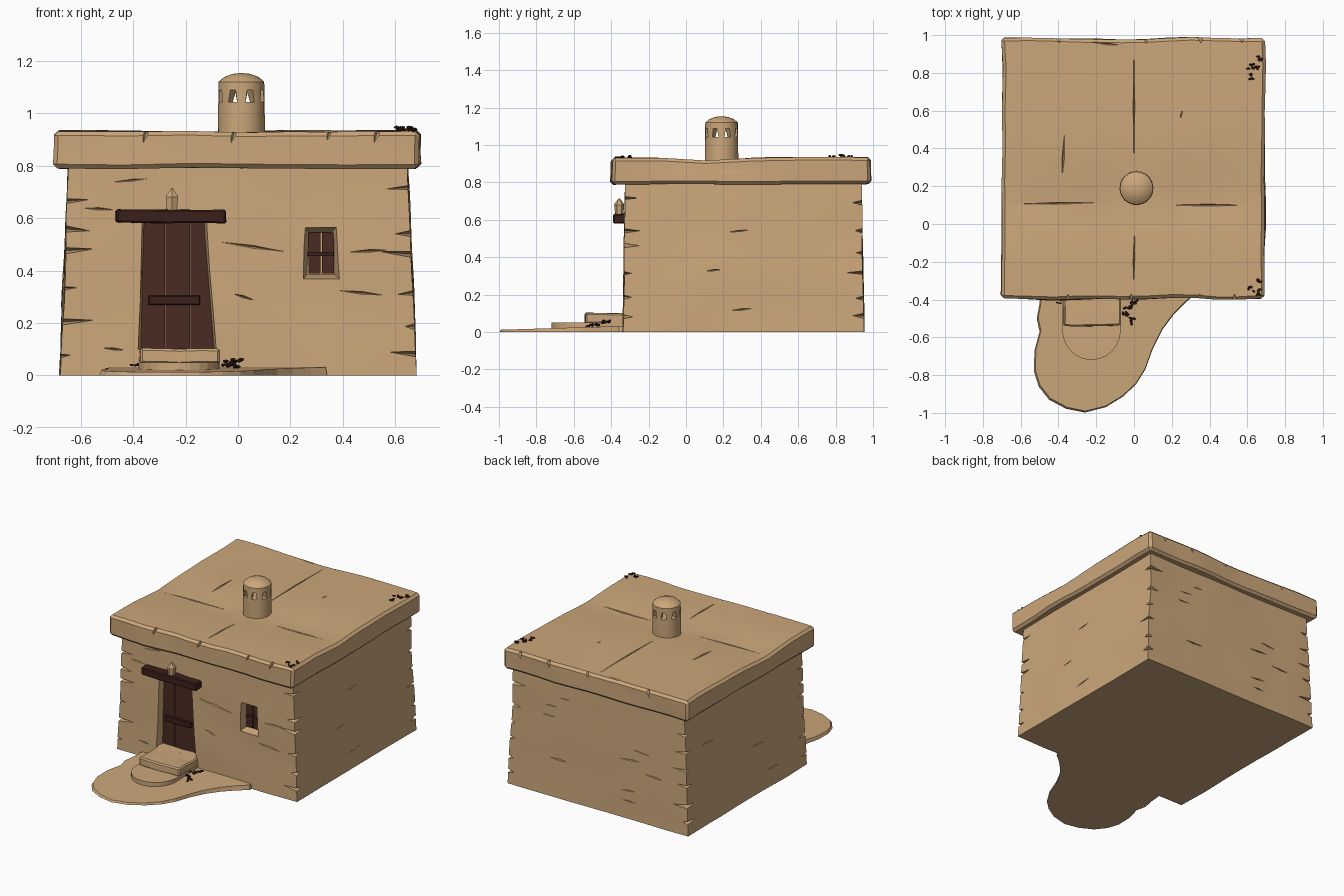
import bpy, bmesh, math, random
from mathutils import Vector, Matrix, noise

if "Cube" in bpy.data.objects:
    bpy.data.objects.remove(bpy.data.objects["Cube"])

random.seed(4)


def material(name, rgb):
    m = bpy.data.materials.new(name)
    m.diffuse_color = (*rgb, 1)
    m.use_nodes = True
    m.node_tree.nodes["Principled BSDF"].inputs["Base Color"].default_value = m.diffuse_color
    return m


CLAY = material("clay", (0.60, 0.385, 0.195))
WOOD = material("door wood", (0.068, 0.024, 0.016))
BEAM = material("dark beam", (0.042, 0.014, 0.010))
TWIG = material("dry twigs", (0.035, 0.012, 0.009))


def finish(name, bm, mat):
    bmesh.ops.recalc_face_normals(bm, faces=bm.faces)
    me = bpy.data.meshes.new(name)
    bm.to_mesh(me)
    bm.free()
    me.materials.append(mat)
    ob = bpy.data.objects.new(name, me)
    bpy.context.collection.objects.link(ob)
    return ob


def select(ob):
    bpy.ops.object.select_all(action='DESELECT')
    ob.select_set(True)
    bpy.context.view_layer.objects.active = ob


def smooth(ob, angle=30):
    select(ob)
    bpy.ops.object.shade_smooth_by_angle(angle=math.radians(angle))


def box(name, lo, hi, mat, cuts=0, shape=None, bevel=0.0):
    """Box between two corners, optionally subdivided and reshaped per vertex."""
    bm = bmesh.new()
    bmesh.ops.create_cube(bm, size=1)
    lo, hi = Vector(lo), Vector(hi)
    for v in bm.verts:
        v.co = Vector([lo[i] + (hi[i] - lo[i]) * (v.co[i] + 0.5) for i in range(3)])
    if bevel:
        bmesh.ops.bevel(bm, geom=bm.edges[:], offset=bevel, segments=1, affect='EDGES')
    if cuts:
        bmesh.ops.subdivide_edges(bm, edges=bm.edges[:], cuts=cuts, use_grid_fill=True)
    if shape:
        for v in bm.verts:
            v.co = shape(v.co.copy())
    return finish(name, bm, mat)


def loft(name, ring_a, ring_b, mat):
    """Solid between two matching closed outlines."""
    bm = bmesh.new()
    a = [bm.verts.new(p) for p in ring_a]
    b = [bm.verts.new(p) for p in ring_b]
    n = len(a)
    for i in range(n):
        bm.faces.new((a[i], a[(i + 1) % n], b[(i + 1) % n], b[i]))
    bm.faces.new(a)
    bm.faces.new(b)
    return finish(name, bm, mat)


def cut(ob, cutter):
    mod = ob.modifiers.new("cut", 'BOOLEAN')
    mod.operation = 'DIFFERENCE'
    mod.solver = 'EXACT'
    mod.object = cutter
    select(ob)
    bpy.ops.object.modifier_apply(modifier=mod.name)
    bpy.data.objects.remove(cutter)


def chips(name, items):
    """Thin diamond wedges: (centre, half sizes, rotation axis, angle)."""
    bm = bmesh.new()
    for c, s, axis, ang in items:
        d = [Vector(p) for p in ((1, 0, 0), (0, 1, 0), (-1, 0, 0), (0, -1, 0), (0, 0, 1), (0, 0, -1))]
        rot = Matrix.Rotation(ang, 3, axis)
        v = [bm.verts.new(Vector(c) + rot @ Vector([p[i] * s[i] for i in range(3)])) for p in d]
        for i in range(4):
            bm.faces.new((v[i], v[(i + 1) % 4], v[4]))
            bm.faces.new((v[(i + 1) % 4], v[i], v[5]))
    return finish(name, bm, CLAY)


def trapezoid(y, x0, x1, x2, x3, z0, z1):
    return [(x0, y, z0), (x1, y, z0), (x2, y, z1), (x3, y, z1)]


# Walls: tapered, uneven block
def wall_shape(p):
    t = p.z / 0.82
    q = Vector((p.x * (1 - 0.05 * t), p.y, p.z))
    q.y += 0.012 * t if p.y < 0.3 else -0.018 * t
    w = noise.noise_vector(p * 4) * 0.009
    return q + Vector((w.x, w.y * 0.7, 0))


walls = box("walls", (-0.68, -0.337, 0), (0.68, 0.953, 0.82), CLAY, 11, wall_shape)

# Doorway and window recesses
cut(walls, loft("doorway_cutter", trapezoid(-0.45, -0.405, -0.065, -0.095, -0.385, 0.098, 0.60),
                trapezoid(-0.26, -0.365, -0.095, -0.135, -0.355, 0.10, 0.59), CLAY))
cut(walls, loft("window_cutter", trapezoid(-0.38, 0.24, 0.40, 0.39, 0.245, 0.355, 0.58),
                trapezoid(-0.265, 0.262, 0.368, 0.355, 0.272, 0.385, 0.545), CLAY))

# Chipped corners and wall cracks
marks = []
for sx in (-1, 1):
    for y in (-0.333, 0.945):
        for k in range(6):
            z = 0.09 + k * 0.12 + random.uniform(-0.03, 0.03)
            x = sx * 0.68 * (1 - 0.05 * z / 0.82)
            size = (random.uniform(0.03, 0.13), random.uniform(0.03, 0.09), random.uniform(0.006, 0.014))
            marks.append(((x, y, z), size, 'Y', random.uniform(-0.1, 0.1)))
for x, z, l, a in ((0.06, 0.49, 0.13, 0.15), (0.50, 0.475, 0.09, -0.05), (-0.40, 0.745, 0.11, -0.1),
                   (-0.53, 0.635, 0.07, 0.05), (0.47, 0.315, 0.09, 0.1), (0.02, 0.30, 0.05, 0.3),
                   (-0.47, 0.10, 0.06, 0.1)):
    marks.append(((x, -0.331, z), (l, 0.014, 0.006), 'Y', a))
for i in range(9):
    z = 0.12 + i * 0.07
    marks.append(((random.uniform(-0.45, 0.45), 0.945, z), (0.08, 0.014, 0.005), 'Y', random.uniform(-0.1, 0.1)))
    if i % 3 == 0:
        for s in (-1, 1):
            marks.append(((s * 0.68 * (1 - 0.06 * z), random.uniform(0, 0.7), z), (0.012, 0.07, 0.005), 'X', 0.1))
cut(walls, chips("wall_chip_cutter", marks))
smooth(walls)


# Roof slab: overhanging, sagging, with wavy edges
def roof_shape(p):
    w = noise.noise_vector(p * 3 + Vector((5, 1, 2)))
    q = p + Vector((w.x * 0.016, w.y * 0.016, w.z * 0.006))
    if p.z > 0.86:
        q.z -= 0.018 * math.exp(-((p.y - 0.1) / 0.16) ** 2) + 0.006 * math.exp(-(p.x / 0.08) ** 2)
    return q


roof = box("roof_slab", (-0.698, -0.398, 0.79), (0.695, 0.983, 0.932), CLAY, 10, roof_shape, 0.016)
cracks = [((0.0, 0.62, 0.928), (0.006, 0.34, 0.012), 'Z', 0.0),
          ((0.0, -0.19, 0.924), (0.006, 0.19, 0.012), 'Z', -0.02),
          ((0.40, 0.10, 0.912), (0.26, 0.006, 0.012), 'Z', 0.0),
          ((-0.40, 0.11, 0.912), (0.24, 0.006, 0.012), 'Z', 0.02),
          ((-0.375, 0.35, 0.929), (0.007, 0.16, 0.012), 'Z', -0.05),
          ((0.25, 0.58, 0.93), (0.006, 0.06, 0.01), 'Z', -0.2),
          ((-0.15, 0.955, 0.93), (0.09, 0.006, 0.01), 'Z', -0.1)]
for x in (-0.35, 0.02, 0.3, 0.55):
    for y in (-0.4, 0.984):
        cracks.append(((x + random.uniform(-0.06, 0.06), y, 0.925), (0.012, 0.035, 0.04), 'Y', 0.3))
cut(roof, chips("roof_chip_cutter", cracks))
smooth(roof)

# Chimney: hollow lathe with a domed cap
CX, CY = 0.013, 0.19
profile = [(0.090, 0.88), (0.089, 1.0), (0.087, 1.12), (0.066, 1.138), (0.035, 1.150), (0, 1.154),
           (0, 1.125), (0.045, 1.118), (0.068, 1.10), (0.070, 0.96), (0, 0.95)]
bm = bmesh.new()
vs = [bm.verts.new((CX + r, CY, z)) for r, z in profile]
es = [bm.edges.new(pair) for pair in zip(vs, vs[1:])]
bmesh.ops.spin(bm, geom=vs + es, cent=(CX, CY, 0), axis=(0, 0, 1), angle=2 * math.pi, steps=24)
bmesh.ops.remove_doubles(bm, verts=bm.verts[:], dist=1e-4)
bmesh.ops.holes_fill(bm, edges=[e for e in bm.edges if e.is_boundary], sides=0)
chimney = finish("chimney", bm, CLAY)
for k in range(4):
    hole = loft("vent_cutter", trapezoid(-0.2, -0.018, 0.018, 0.010, -0.012, 1.042, 1.088),
                trapezoid(0.2, -0.018, 0.018, 0.010, -0.012, 1.042, 1.088), CLAY)
    hole.data.transform(Matrix.Translation((CX, CY, 0)) @ Matrix.Rotation(math.radians(22.5 + 45 * k), 4, 'Z'))
    cut(chimney, hole)
smooth(chimney)

# Door with planks and a latch bar
for i in range(3):
    x0 = -0.372 + i * 0.095
    box(f"door_plank_{i}", (x0, -0.285, 0.095), (x0 + 0.093, -0.25, 0.60), WOOD)
box("door_bar", (-0.342, -0.305, 0.268), (-0.145, -0.28, 0.305), BEAM, bevel=0.004)

# Door lintel and the small lantern standing on it
box("lintel", (-0.465, -0.388, 0.582), (-0.045, -0.30, 0.632), BEAM, 3,
    lambda p: p + noise.noise_vector(p * 12) * 0.005, 0.006)
bm = bmesh.new()
for r1, r2, z0, z1 in ((0.022, 0.027, 0.630, 0.680), (0.029, 0.003, 0.680, 0.715)):
    bmesh.ops.create_cone(bm, cap_ends=True, segments=6, radius1=r1, radius2=r2, depth=z1 - z0,
                          matrix=Matrix.Translation((-0.252, -0.357, (z0 + z1) / 2)))
finish("lantern", bm, CLAY)

# Window shutters and crossbar
for i, x0 in enumerate((0.268, 0.320)):
    box(f"shutter_{i}", (x0, -0.29, 0.388), (x0 + 0.046, -0.255, 0.545), WOOD)
box("shutter_bar", (0.266, -0.296, 0.455), (0.364, -0.28, 0.47), BEAM)

# Ground path, rising gently toward the house
outline = [(-0.49, -0.30), (-0.50, -0.42), (-0.515, -0.50), (-0.50, -0.57), (-0.527, -0.67), (-0.53, -0.78),
           (-0.505, -0.86), (-0.45, -0.93), (-0.36, -0.978), (-0.26, -0.998), (-0.15, -0.97), (-0.06, -0.915),
           (0.01, -0.85), (0.06, -0.77), (0.10, -0.66), (0.15, -0.56), (0.21, -0.48), (0.28, -0.41),
           (0.34, -0.36), (0.34, -0.30)]
loft("path", [(x, y, 0) for x, y in outline],
     [(x * 0.985, y * 0.992, 0.012 + 0.03 * (y + 1)) for x, y in outline], CLAY)

# Rounded lower step and square upper step
arc = [(-0.225 + 0.155 * math.cos(a), -0.56 - 0.16 * math.sin(a)) for a in
       (math.pi * i / 12 for i in range(13))] + [(-0.38, -0.30), (-0.07, -0.30)]
loft("lower_step", [(x, y, 0) for x, y in arc], [(x, y, 0.05) for x, y in arc], CLAY)
box("upper_step", (-0.375, -0.54, 0.045), (-0.07, -0.26, 0.10), CLAY, 3,
    lambda p: p + noise.noise_vector(p * 9) * 0.006, 0.008)


# Tufts of dry twigs: small flat clumps
def tuft(name, spots, size):
    bm = bmesh.new()
    for x, y, z in spots:
        for _ in range(4):
            off = Vector([random.uniform(-size, size) for _ in range(3)])
            off.z *= 0.3
            m = Matrix.Translation(Vector((x, y, z)) + off) @ Matrix.Rotation(random.uniform(0, 3), 4, 'Z')
            bmesh.ops.create_icosphere(bm, subdivisions=1, radius=size * 0.7,
                                       matrix=m @ Matrix.Diagonal((1, 0.5, 0.5, 1)))
    finish(name, bm, TWIG)


tuft("roof_tuft_back", [(0.61, 0.785, 0.936), (0.615, 0.84, 0.942), (0.645, 0.83, 0.942), (0.675, 0.875, 0.936)], 0.018)
tuft("roof_tuft_front", [(0.62, -0.345, 0.934), (0.665, -0.36, 0.934), (0.66, -0.31, 0.936)], 0.017)
tuft("step_tuft_right", [(-0.03, -0.43, 0.05), (0.0, -0.42, 0.055), (-0.05, -0.49, 0.04), (-0.01, -0.505, 0.035)], 0.02)
tuft("step_tuft_left", [(-0.395, -0.41, 0.042)], 0.013)
